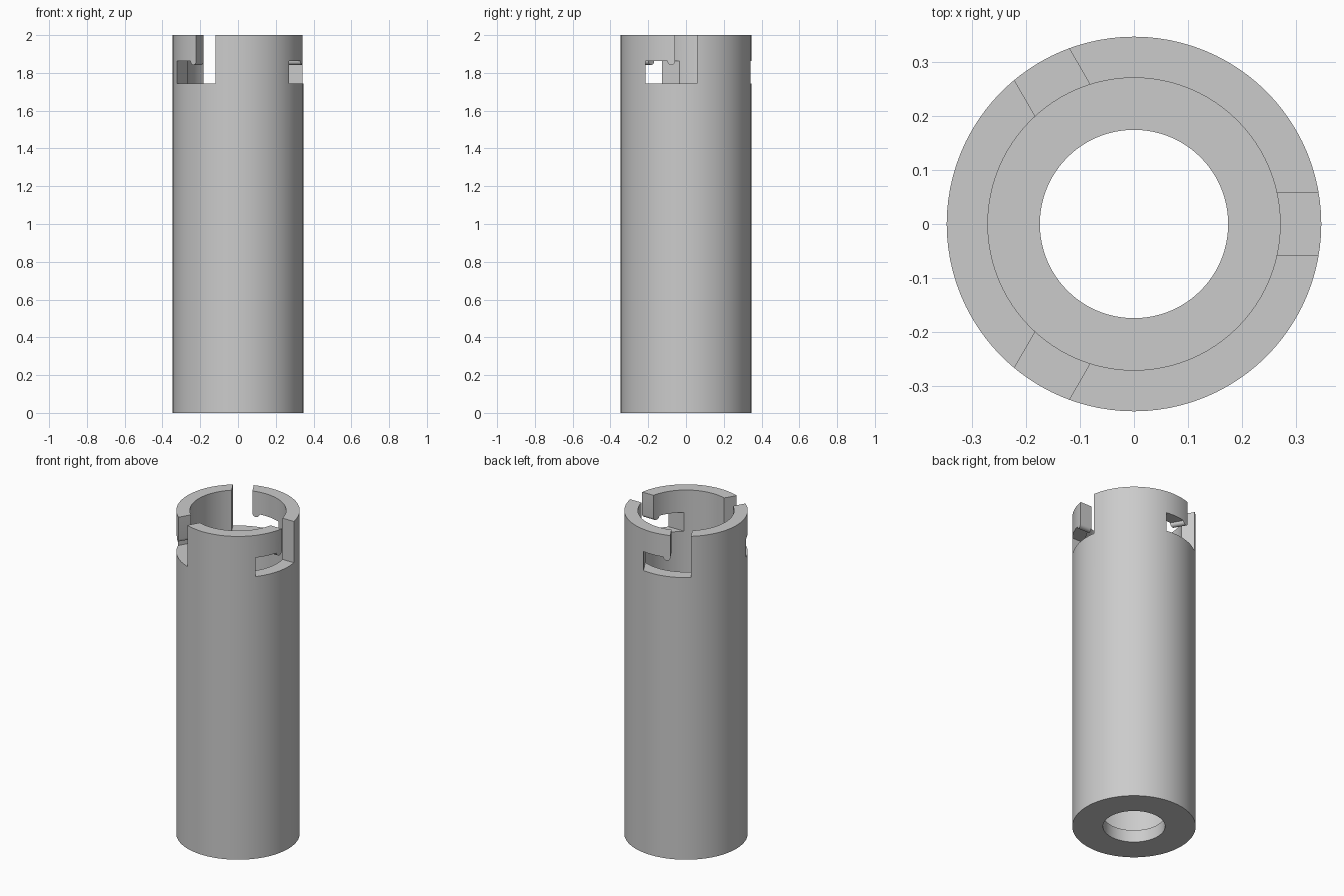
import bpy, bmesh, math
from mathutils import Matrix

if "Cube" in bpy.data.objects:
    bpy.data.objects.remove(bpy.data.objects["Cube"], do_unlink=True)

SEGMENTS = 96
OUTER, INNER, HOLE = 0.346, 0.27, 0.174
HEIGHT, FLOOR = 2.0, 0.076
SLOT_HALF, SLOT_BOTTOM = 0.0585, 1.745
LEG_TOP, LEG_END = 1.862, -0.215
BUMP = 0.02

steel = bpy.data.materials.new("plain_grey")
steel.use_nodes = True
grey = (0.6, 0.6, 0.6, 1)
steel.diffuse_color = grey
steel.node_tree.nodes["Principled BSDF"].inputs["Base Color"].default_value = grey


def make_object(name, bm):
    bmesh.ops.recalc_face_normals(bm, faces=bm.faces)
    mesh = bpy.data.meshes.new(name)
    bm.to_mesh(mesh)
    bm.free()
    mesh.materials.append(steel)
    obj = bpy.data.objects.new(name, mesh)
    bpy.context.collection.objects.link(obj)
    return obj


# Hollow tube with a thick floor ring, turned from its wall section
section = [(HOLE, 0), (OUTER, 0), (OUTER, HEIGHT),
           (INNER, HEIGHT), (INNER, FLOOR), (HOLE, FLOOR)]
bm = bmesh.new()
rings = []
for i in range(SEGMENTS):
    a = math.tau * i / SEGMENTS
    rings.append([bm.verts.new((r * math.cos(a), r * math.sin(a), z)) for r, z in section])
for i, ring in enumerate(rings):
    following = rings[(i + 1) % SEGMENTS]
    for j in range(len(section)):
        k = (j + 1) % len(section)
        bm.faces.new((ring[j], following[j], following[k], ring[k]))
tube = make_object("bayonet_tube", bm)

# L-shaped slot outline (y, z), with a round retaining bump under the hook
outline = [(SLOT_HALF, SLOT_BOTTOM), (SLOT_HALF, HEIGHT + 0.1), (-SLOT_HALF, HEIGHT + 0.1)]
for i in range(13):
    a = math.pi * i / 12
    outline.append((-SLOT_HALF - BUMP + BUMP * math.cos(a), LEG_TOP - BUMP * math.sin(a)))
outline += [(LEG_END, LEG_TOP), (LEG_END, SLOT_BOTTOM)]

# Three slot cutters spaced evenly around the rim
cutters = []
for n in range(3):
    bm = bmesh.new()
    face = bm.faces.new([bm.verts.new((0.08, y, z)) for y, z in outline])
    grown = bmesh.ops.extrude_face_region(bm, geom=[face])["geom"]
    moved = [v for v in grown if isinstance(v, bmesh.types.BMVert)]
    bmesh.ops.translate(bm, verts=moved, vec=(0.4, 0, 0))
    bm.transform(Matrix.Rotation(math.tau * n / 3, 4, "Z"))
    cutter = make_object("slot_cutter", bm)
    cutter.hide_render = True
    cutters.append(cutter)
    cut = tube.modifiers.new("slot", "BOOLEAN")
    cut.operation = "DIFFERENCE"
    cut.solver = "EXACT"
    cut.object = cutter

# Bake the cuts, discard the cutters and smooth the round walls
bpy.context.view_layer.update()
evaluated = tube.evaluated_get(bpy.context.evaluated_depsgraph_get())
finished = bpy.data.meshes.new_from_object(evaluated)
tube.modifiers.clear()
tube.data = finished
for cutter in cutters:
    bpy.data.objects.remove(cutter, do_unlink=True)

bpy.ops.object.select_all(action="DESELECT")
tube.select_set(True)
bpy.context.view_layer.objects.active = tube
bpy.ops.object.shade_smooth_by_angle(angle=math.radians(30))
